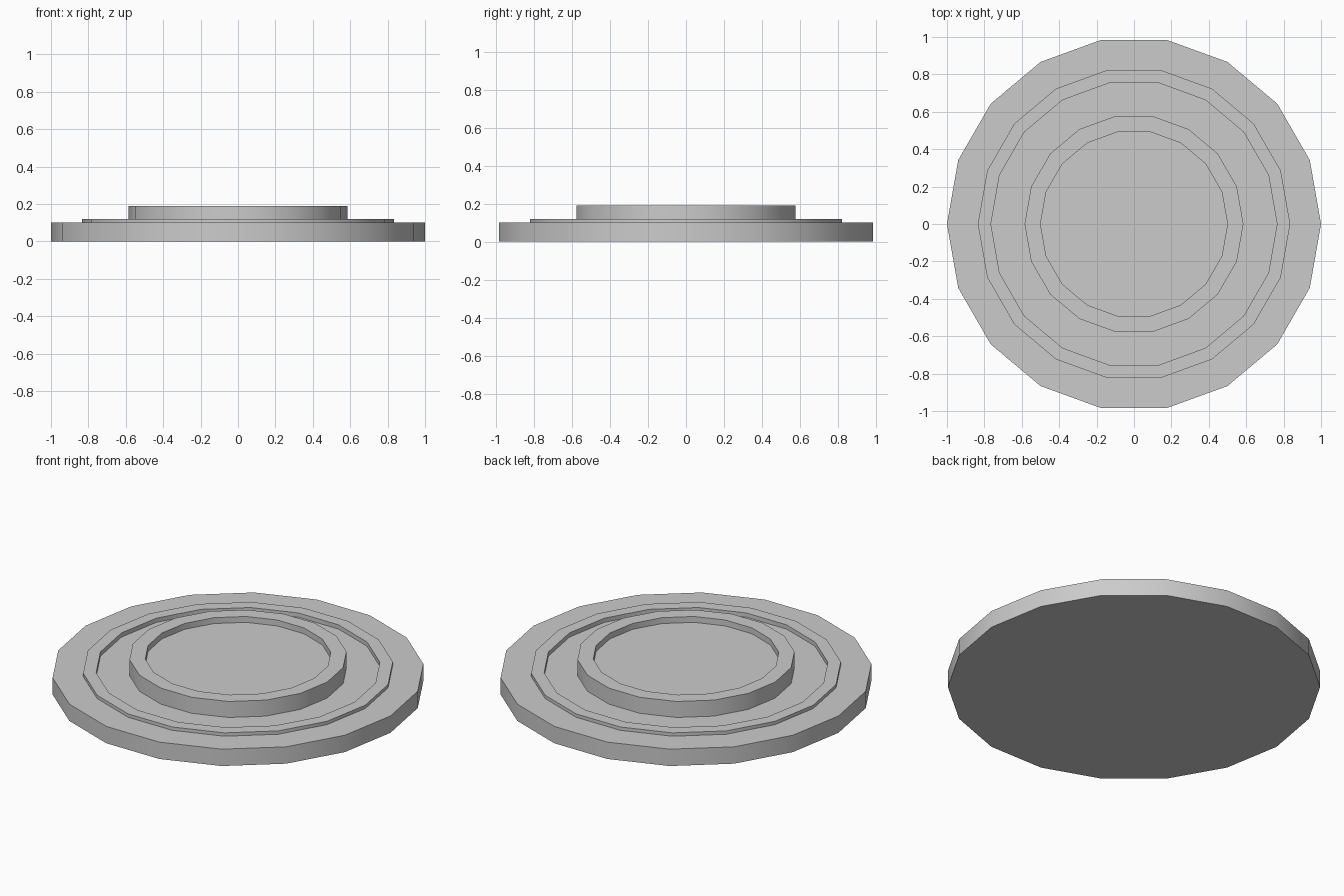
import bpy, bmesh
from math import cos, sin, pi

if "Cube" in bpy.data.objects:
    bpy.data.objects.remove(bpy.data.objects["Cube"])

SIDES = 18

# Half profile (radius, height): base plate, low outer step, groove, raised rim, recessed centre
PROFILE = [(1.0, 0.0), (1.0, 0.1), (0.835, 0.1), (0.835, 0.12), (0.765, 0.12),
           (0.765, 0.095), (0.585, 0.095), (0.585, 0.19), (0.5, 0.19), (0.5, 0.155)]


def lathe(name, profile):
    bm = bmesh.new()
    rings = [[bm.verts.new((r * cos(2 * pi * i / SIDES), r * sin(2 * pi * i / SIDES), z))
              for i in range(SIDES)] for r, z in profile]
    for a, b in zip(rings, rings[1:]):
        for i in range(SIDES):
            j = (i + 1) % SIDES
            bm.faces.new((a[i], a[j], b[j], b[i]))
    # Flat underside and recessed centre
    bm.faces.new(rings[0][::-1])
    bm.faces.new(rings[-1])
    mesh = bpy.data.meshes.new(name)
    bm.to_mesh(mesh)
    bm.free()
    obj = bpy.data.objects.new(name, mesh)
    bpy.context.collection.objects.link(obj)
    return obj


plate = lathe("round_stepped_plate", PROFILE)

# Smooth around the side walls, crisp at the steps
bpy.context.view_layer.objects.active = plate
plate.select_set(True)
bpy.ops.object.shade_smooth_by_angle(angle=pi / 6)
